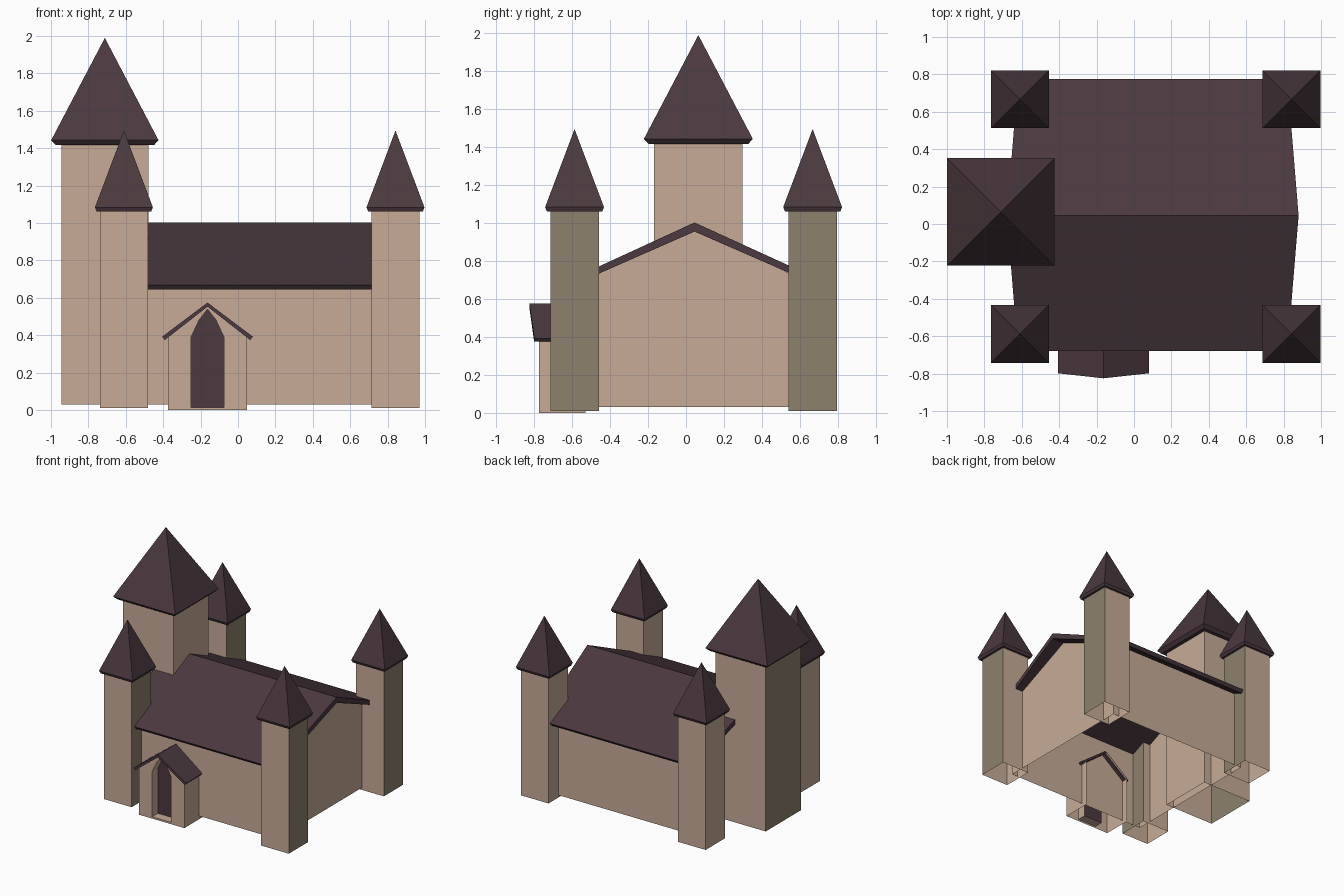
import bpy

if "Cube" in bpy.data.objects:
    bpy.data.objects.remove(bpy.data.objects["Cube"])


def material(name, rgb):
    m = bpy.data.materials.new(name)
    m.diffuse_color = (*rgb, 1)
    m.use_nodes = True
    m.node_tree.nodes["Principled BSDF"].inputs["Base Color"].default_value = m.diffuse_color
    return m


STONE = material("tan_stone", (0.57, 0.41, 0.31))
OLIVE = material("olive_stone", (0.27, 0.22, 0.15))
SLATE = material("dark_plum_slate", (0.070, 0.041, 0.049))


def build(name, verts, faces, *mats):
    me = bpy.data.meshes.new(name)
    me.from_pydata(verts, [], faces)
    for m in mats:
        me.materials.append(m)
    me.update()
    ob = bpy.data.objects.new(name, me)
    bpy.context.collection.objects.link(ob)
    return ob


def shell(name, cx, cy, half, z0, z1, olive_side):
    """Open-ended square tower; the wall facing olive_side in x is olive."""
    ring = [(-half, -half), (half, -half), (half, half), (-half, half)]
    verts = [(cx + x, cy + y, z) for z in (z0, z1) for x, y in ring]
    faces = [(i, (i + 1) % 4, (i + 1) % 4 + 4, i + 4) for i in range(4)]
    ob = build(name, verts, faces, STONE, OLIVE)
    for p in ob.data.polygons:
        p.material_index = int(p.normal.x * olive_side > 0.5)


def spire(name, cx, cy, half, z0, lip, z1, taper):
    """Pyramid roof with a slightly undercut lip."""
    ring = [(-1, -1), (1, -1), (1, 1), (-1, 1)]
    verts = [(cx + x * h, cy + y * h, z)
             for h, z in ((half - taper, z0), (half, z0 + lip)) for x, y in ring]
    verts.append((cx, cy, z1))
    faces = [(3, 2, 1, 0)]
    for i in range(4):
        j = (i + 1) % 4
        faces += [(i, j, j + 4, i + 4), (i + 4, j + 4, 8)]
    build(name, verts, faces, SLATE)


def prism(name, start, end, mat):
    """Solid between two matching outlines."""
    n = len(start)
    faces = [tuple(range(n))[::-1], tuple(range(n, 2 * n))]
    faces += [(i, (i + 1) % n, (i + 1) % n + n, i + n) for i in range(n)]
    return build(name, start + end, faces, mat)


# four corner towers
for fb, cy in (("front", -0.587), ("back", 0.667)):
    for lr, cx in (("left", -0.61), ("right", 0.842)):
        shell(f"{fb}_{lr}_tower", cx, cy, 0.128, 0.01, 1.07, 1)
        spire(f"{fb}_{lr}_tower_roof", cx, cy, 0.155, 1.062, 0.022, 1.495, 0.009)

# great tower
shell("great_tower", -0.712, 0.065, 0.233, 0.03, 1.43, -1)
spire("great_tower_roof", -0.712, 0.065, 0.287, 1.417, 0.026, 1.99, 0.024)

# hall walls: gabled ends and long sides, open below
gable = [(-0.585, 0.03), (0.665, 0.03), (0.665, 0.68), (0.045, 0.965), (-0.585, 0.68)]
verts = [(x, y, z) for x in (-0.55, 0.77) for y, z in gable]
build("hall_walls", verts,
      [(4, 3, 2, 1, 0), (5, 6, 7, 8, 9), (0, 5, 9, 4), (1, 2, 7, 6)], STONE)

# hall roof: folded slab whose ridge sticks out past the eaves
section = [(-0.68, 0.67), (-0.66, 0.645), (0.045, 0.955),
           (0.755, 0.645), (0.775, 0.67), (0.045, 1.003)]
out = [0.06 * (1 - abs(y - 0.045) / 0.73) for y, z in section]
prism("hall_roof",
      [(-0.62 - o, y, z) for o, (y, z) in zip(out, section)],
      [(0.82 + o, y, z) for o, (y, z) in zip(out, section)], SLATE)

# porch: front wall with pointed opening, reveals, side walls
CX, FRONT, INNER, BACK = -0.163, -0.775, -0.70, -0.53
arch = [(-0.088, 0.015), (-0.088, 0.39), (-0.046, 0.48), (0, 0.54),
        (0.046, 0.48), (0.088, 0.39), (0.088, 0.015)]
outer = [(0.21, 0), (0.21, 0.395), (0, 0.557), (-0.21, 0.395), (-0.21, 0)]
left = [(-0.21, 0), (-0.088, 0)] + arch[:4] + [(0, 0.557), (-0.21, 0.395)]
right = [(-x, z) for x, z in left][::-1]
verts, faces = [], []


def add_face(points):
    faces.append(tuple(range(len(verts), len(verts) + len(points))))
    verts.extend((CX + x, y, z) for x, y, z in points)


for half in (left, right):
    add_face([(x, FRONT, z) for x, z in half])
add_face([(-0.088, FRONT, 0), (0.088, FRONT, 0), (0.088, FRONT, 0.015), (-0.088, FRONT, 0.015)])
for path, depth in ((arch + arch[:1], INNER), (outer, BACK)):
    for (xa, za), (xb, zb) in zip(path, path[1:]):
        add_face([(xa, FRONT, za), (xb, FRONT, zb), (xb, depth, zb), (xa, depth, za)][::-1 if depth == INNER else 1])
build("porch_walls", verts, faces, STONE)

# recessed door
door = [(CX + x, INNER, z) for x, z in arch]
build("porch_door", door, [tuple(range(len(door)))[::-1]], SLATE)

# porch roof
cap = [(-0.243, 0.392), (-0.228, 0.375), (0, 0.553), (0.228, 0.375), (0.243, 0.392), (0, 0.575)]
prism("porch_roof",
      [(CX + x, -0.825 + 0.11 * abs(x), z) for x, z in cap],
      [(CX + x, -0.55, z) for x, z in cap], SLATE)
